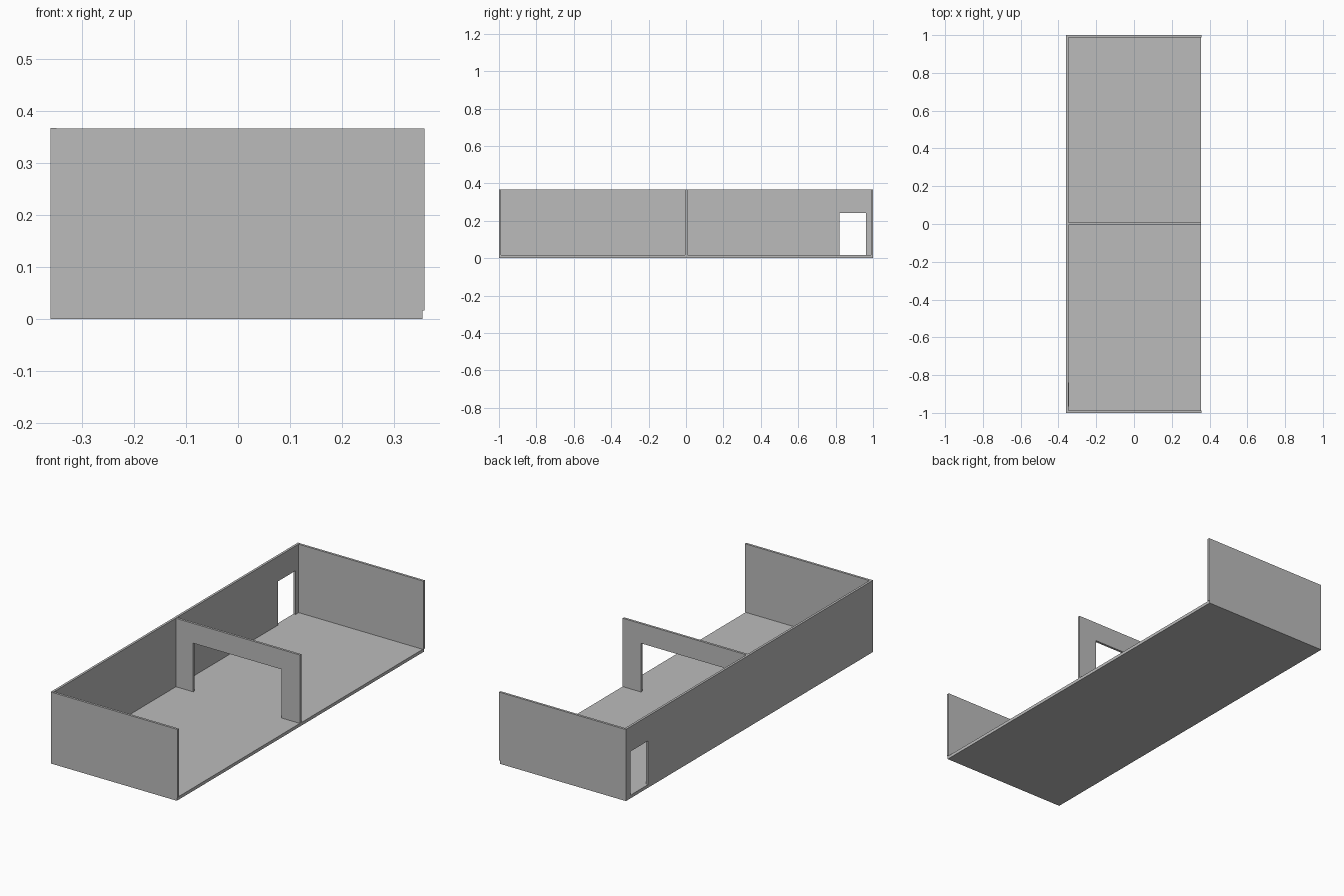
import bpy, bmesh
from mathutils import Vector

if "Cube" in bpy.data.objects:
    bpy.data.objects.remove(bpy.data.objects["Cube"])

grey = bpy.data.materials.new("plain grey")
grey.diffuse_color = (0.5, 0.5, 0.5, 1)
grey.use_nodes = True
grey.node_tree.nodes["Principled BSDF"].inputs["Base Color"].default_value = grey.diffuse_color

FLOOR_TOP, WALL_TOP = 0.016, 0.366
T = 0.012  # wall thickness


def slab(name, profile, axis, lo, hi):
    """Extrude a flat (u, z) profile along x or y between lo and hi."""
    def point(u, z, d):
        return (d, u, z) if axis == "x" else (u, d, z)
    bm = bmesh.new()
    face = bm.faces.new([bm.verts.new(point(u, z, lo)) for u, z in profile])
    out = bmesh.ops.extrude_face_region(bm, geom=[face])
    shift = Vector(point(0, 0, hi - lo))
    bmesh.ops.translate(bm, vec=shift,
                        verts=[g for g in out["geom"] if isinstance(g, bmesh.types.BMVert)])
    bmesh.ops.recalc_face_normals(bm, faces=bm.faces)
    mesh = bpy.data.meshes.new(name)
    bm.to_mesh(mesh)
    bm.free()
    mesh.materials.append(grey)
    obj = bpy.data.objects.new(name, mesh)
    bpy.context.collection.objects.link(obj)
    return obj


def rect(u0, u1, z0, z1):
    return [(u0, z0), (u1, z0), (u1, z1), (u0, z1)]


def doorway(u0, u1, top, d0, d1, door_top):
    """Wall outline with an opening that reaches down to the floor."""
    z = FLOOR_TOP
    return [(u0, z), (d0, z), (d0, door_top), (d1, door_top),
            (d1, z), (u1, z), (u1, top), (u0, top)]


# Floor
slab("floor", rect(-0.36, 0.354, 0, FLOOR_TOP), "y", -1, 1)

# End walls
for name, y in (("front_wall", -1), ("back_wall", 1 - T)):
    slab(name, rect(-0.358, 0.358, FLOOR_TOP, WALL_TOP), "y", y, y + T)

# Long side wall with a doorway near the back
slab("side_wall", doorway(-0.999, 0.999, WALL_TOP + 0.001, 0.82, 0.963, 0.24),
     "x", -0.36, -0.36 + T)

# Closed door panel on the inside of the side wall near the front
slab("door_panel", rect(-0.967, -0.84, FLOOR_TOP, 0.233), "x", -0.36 + T, -0.357 + T)

# Middle partition with a wide opening
slab("partition", doorway(-0.36 + T, 0.354, WALL_TOP, -0.25, 0.25, 0.265),
     "y", -0.005, 0.007)
